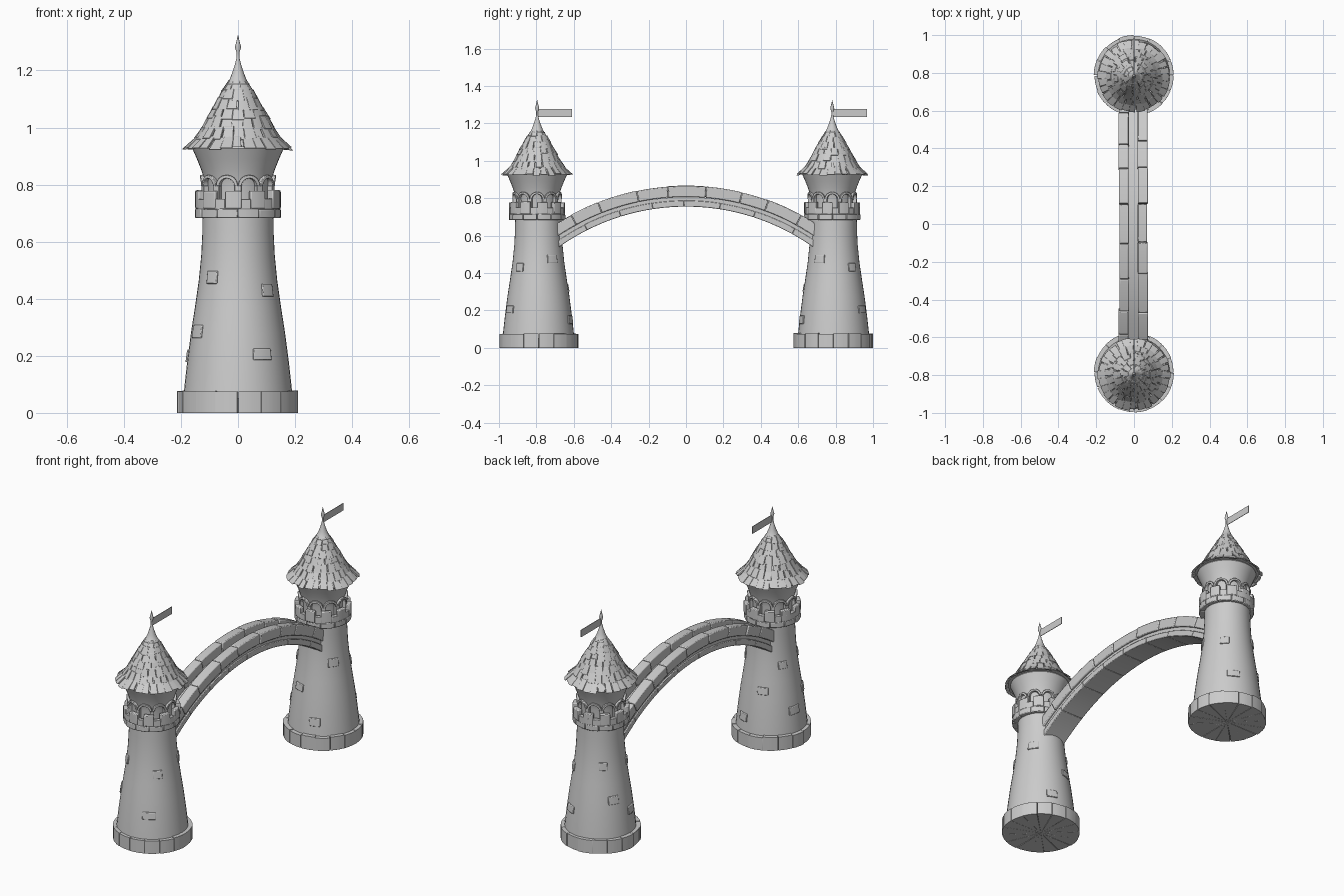
import bpy, bmesh, random
from math import sin, cos, pi, radians, asin

rng = random.Random(7)
cube = bpy.data.objects.get("Cube")
if cube:
    bpy.data.objects.remove(cube, do_unlink=True)

stone = bpy.data.materials.new("grey_stone")
stone.use_nodes = True
grey = (0.6, 0.6, 0.6, 1)
stone.diffuse_color = grey
stone.node_tree.nodes["Principled BSDF"].inputs["Base Color"].default_value = grey


def jit(a):
    return rng.uniform(-a, a)


def finish(bm, name, bevel=0.0, angle=35):
    """Turn a bmesh into a shaded object with optional worn edges."""
    bmesh.ops.recalc_face_normals(bm, faces=bm.faces[:])
    mesh = bpy.data.meshes.new(name)
    bm.to_mesh(mesh)
    bm.free()
    obj = bpy.data.objects.new(name, mesh)
    bpy.context.collection.objects.link(obj)
    mesh.materials.append(stone)
    if bevel:
        mod = obj.modifiers.new("worn_edges", "BEVEL")
        mod.width = bevel
        mod.segments = 2
        mod.limit_method = "ANGLE"
        mod.angle_limit = radians(40)
    bpy.ops.object.select_all(action="DESELECT")
    obj.select_set(True)
    bpy.context.view_layer.objects.active = obj
    bpy.ops.object.shade_smooth_by_angle(angle=radians(angle))
    return obj


def block(bm, place, u, v, w, segs=3):
    """Box in (u, v, w) space, bent along u by the placing function."""
    rings = []
    for i in range(segs + 1):
        t = u[0] + (u[1] - u[0]) * i / segs
        corners = ((v[0], w[0]), (v[1], w[0]), (v[1], w[1]), (v[0], w[1]))
        rings.append([bm.verts.new(place(t, a, b)) for a, b in corners])
    for a, b in zip(rings, rings[1:]):
        for k in range(4):
            bm.faces.new((a[k], a[(k + 1) % 4], b[(k + 1) % 4], b[k]))
    bm.faces.new(rings[0])
    bm.faces.new(rings[-1])


def lathe(name, profile, cy, n=40):
    bm = bmesh.new()
    rings = [[bm.verts.new((r * cos(2 * pi * i / n), cy + r * sin(2 * pi * i / n), z))
              for i in range(n)] for r, z in profile]
    for a, b in zip(rings, rings[1:]):
        for i in range(n):
            j = (i + 1) % n
            bm.faces.new((a[i], a[j], b[j], b[i]))
    bm.faces.new(rings[0])
    bm.faces.new(rings[-1])
    return finish(bm, name)


def polar(cy, side):
    """Placing function: angle, radius, height around a tower axis."""
    return lambda a, r, z: (r * cos(a), cy - side * r * sin(a), z)


SHAFT = [(0.192, 0.05), (0.187, 0.1), (0.178, 0.18), (0.165, 0.28), (0.151, 0.37),
         (0.138, 0.46), (0.129, 0.55), (0.125, 0.63), (0.124, 0.72)]
ROOF = [(0.188, 0.927), (0.152, 0.96), (0.128, 0.995), (0.109, 1.03),
        (0.091, 1.063), (0.073, 1.095), (0.056, 1.125), (0.036, 1.156)]
# angle, height, width, tallness of the proud bricks
BRICKS = [(-131, 0.475, 0.045, 0.045), (-44, 0.43, 0.05, 0.045), (-150, 0.285, 0.06, 0.045),
          (-61, 0.205, 0.07, 0.04), (33, 0.475, 0.06, 0.045), (70, 0.15, 0.06, 0.045),
          (150, 0.46, 0.05, 0.04), (108, 0.32, 0.06, 0.04), (168, 0.2, 0.07, 0.045)]


def shaft_radius(z):
    for (r0, z0), (r1, z1) in zip(SHAFT, SHAFT[1:]):
        if z <= z1:
            return r0 + (r1 - r0) * (z - z0) / (z1 - z0)
    return SHAFT[-1][0]


def ring_of_blocks(name, place, n, r, z, gap, rough, bevel, fill=1.0):
    bm = bmesh.new()
    step = 2 * pi / n
    for i in range(n):
        a = i * step + jit(rough * 4)
        block(bm, place, (a + gap, a + step * fill - gap),
              (r[0], r[1] + jit(rough)), (z[0], z[1] + jit(rough)))
    finish(bm, name, bevel)


def shingle_roof(name, cy):
    bm = bmesh.new()
    for (r0, z0), (r1, z1) in zip(ROOF, ROOF[1:]):
        n = max(9, round(2 * pi * r0 / 0.042))
        step, turn = 2 * pi / n, rng.random()
        for i in range(n):
            lift, out = jit(0.003), jit(0.003)

            def place(a, v, w):
                r = r0 + (r1 - r0) * w - 0.007 + v + out * (1 - w)
                return (r * cos(a), cy + r * sin(a), z0 + (z1 - z0) * w + lift)
            a = (i + turn) * step
            block(bm, place, (a + 0.01, a + step + jit(0.04)),
                  (-0.003, 0.009), (jit(0.12), 1.25), 2)
    finish(bm, name, 0.0015)


def arcade(name, place, n=10):
    """Raised round arches on legs around the neck."""
    bm = bmesh.new()
    for i in range(n):
        mid = 2 * pi * (i + 0.5) / n - pi / 2

        def arch(t, rad, size):
            return place(mid + size * cos(t) / 0.125, rad, 0.795 + size * sin(t))
        block(bm, arch, (0, pi), (0.105, 0.133), (0.027, 0.039), 8)
        leg = mid + pi / n
        block(bm, place, (leg - 0.09, leg + 0.09), (0.105, 0.131), (0.72, 0.797), 2)
    finish(bm, name, 0.002)


def tower(label, side):
    """side 1 is the front tower, -1 the mirrored back one."""
    base_y, shaft_y = -0.787 * side, -0.789 * side
    top_y = shaft_y - 0.007
    base, shaft, top = polar(base_y, -side), polar(shaft_y, -side), polar(top_y, -side)

    # Foot and shaft
    ring_of_blocks(label + "_base_stones", base, 16, (0.004, 0.211), (0, 0.076),
                   0.004, 0.0025, 0.007)
    lathe(label + "_shaft", SHAFT, shaft_y)
    bm = bmesh.new()
    for deg, z, wide, tall in BRICKS:
        r = shaft_radius(z)
        a, half = radians(deg), wide / r / 2

        def on_wall(t, v, w):
            return shaft(t, shaft_radius(w) + v, w)
        block(bm, on_wall, (a - half, a + half), (-0.015, 0.006),
              (z - tall / 2, z + tall / 2))
    finish(bm, label + "_wall_bricks", 0.003)

    # Balcony with battlements
    ring_of_blocks(label + "_balcony_course", top, 12, (0.08, 0.15), (0.683, 0.715),
                   0.004, 0.0015, 0.004)
    ring_of_blocks(label + "_parapet", top, 10, (0.126, 0.149), (0.713, 0.75),
                   0.0, 0.001, 0.002)
    ring_of_blocks(label + "_merlons", top, 10, (0.125, 0.151), (0.716, 0.779),
                   0.0, 0.002, 0.004, 0.62)

    # Flared neck and arches
    lathe(label + "_neck", [(0.113, 0.7), (0.113, 0.79), (0.119, 0.82), (0.13, 0.855),
                            (0.144, 0.89), (0.16, 0.926), (0.15, 0.945)], top_y)
    arcade(label + "_arcade", top)

    # Roof, spire and flag
    lathe(label + "_roof_core", [(r - 0.012, z + 0.004) for r, z in ROOF], top_y)
    shingle_roof(label + "_roof_shingles", top_y)
    lathe(label + "_spire", [(0.036, 1.142), (0.041, 1.147), (0.041, 1.153), (0.034, 1.158),
                             (0.021, 1.19), (0.011, 1.22), (0.005, 1.245), (0.005, 1.262),
                             (0.011, 1.282), (0.006, 1.3), (0.0005, 1.325)], top_y, 16)
    bm = bmesh.new()
    block(bm, lambda u, v, w: (v, top_y + u, w), (0, 0.187), (-0.0015, 0.0015),
          (1.235, 1.277), 1)
    finish(bm, label + "_flag")


tower("front_tower", 1)
tower("back_tower", -1)

# Arched bridge
RADIUS = 1.174
END = asin(0.7 / RADIUS)


def along_arc(t, x, height):
    r = RADIUS + height
    return (x - 0.004, r * sin(t), r * cos(t) + 0.755 - RADIUS)


def arc_course(name, count, x, h, rough, bevel, gap=0.001):
    bm = bmesh.new()
    step = 2 * END / count
    cuts = [-END + step * i + (jit(step * 0.2) if 0 < i < count else 0)
            for i in range(count + 1)]
    for a, b in zip(cuts, cuts[1:]):
        block(bm, along_arc, (a + gap, b - gap), (x[0] + jit(rough), x[1] + jit(rough)),
              (h[0], h[1] + jit(rough)), 6)
    finish(bm, name, bevel)


arc_course("bridge_arch", 8, (-0.071, 0.071), (0, 0.032), 0.001, 0.003, 0.0)
arc_course("bridge_deck", 1, (-0.064, 0.064), (0.02, 0.058), 0, 0)
arc_course("bridge_right_wall", 9, (-0.076, -0.023), (0.052, 0.111), 0.003, 0.005)
arc_course("bridge_left_wall", 9, (0.023, 0.076), (0.052, 0.111), 0.003, 0.005)
